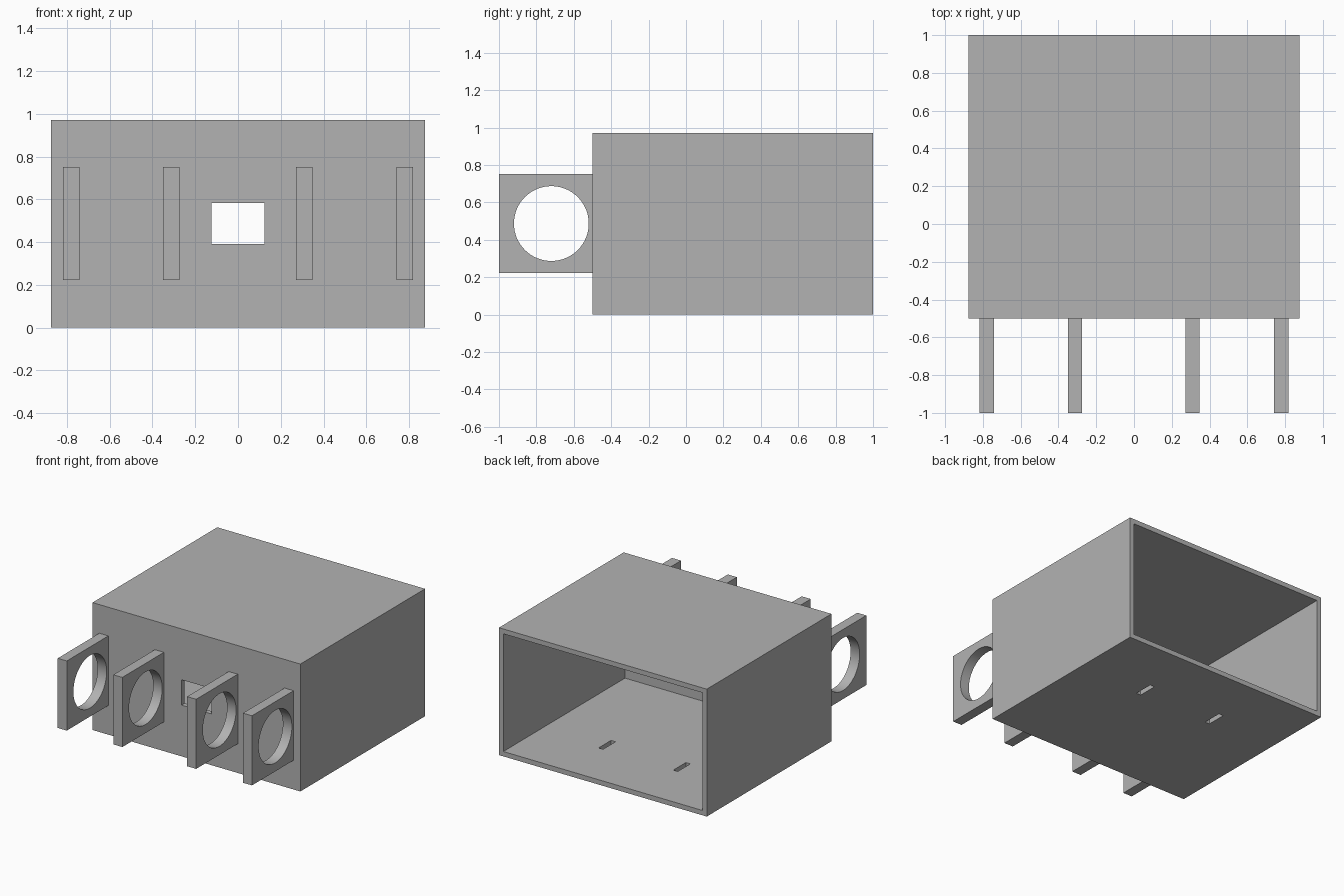
import bpy
import math

default = bpy.data.objects.get("Cube")
if default:
    bpy.data.objects.remove(default, do_unlink=True)

# One plain grey for everything
grey = bpy.data.materials.new("plain grey")
grey.use_nodes = True
grey.diffuse_color = (0.45, 0.45, 0.45, 1)
grey.node_tree.nodes["Principled BSDF"].inputs["Base Color"].default_value = (0.45, 0.45, 0.45, 1)


def box(name, low, high):
    """Box spanning two opposite corners."""
    centre = [(a + b) / 2 for a, b in zip(low, high)]
    bpy.ops.mesh.primitive_cube_add(size=1, location=centre)
    obj = bpy.context.object
    obj.name = name
    obj.scale = [b - a for a, b in zip(low, high)]
    bpy.ops.object.transform_apply(location=False, rotation=False, scale=True)
    obj.data.materials.append(grey)
    return obj


def cut(target, cutter):
    """Subtract the cutter from the target, then discard it."""
    mod = target.modifiers.new("cut", 'BOOLEAN')
    mod.operation = 'DIFFERENCE'
    mod.solver = 'EXACT'
    mod.object = cutter
    bpy.ops.object.select_all(action='DESELECT')
    bpy.context.view_layer.objects.active = target
    target.select_set(True)
    bpy.ops.object.modifier_apply(modifier=mod.name)
    bpy.data.objects.remove(cutter, do_unlink=True)


HALF, FRONT, BACK, TOP = 0.875, -0.5, 1.0, 0.97
WALL = 0.037

# Housing: hollow box, open at the back
housing = box("housing", (-HALF, FRONT, 0), (HALF, BACK, TOP))
cut(housing, box("cavity", (-HALF + WALL, FRONT + WALL, WALL),
                 (HALF - WALL, BACK + 0.2, TOP - WALL)))

# Window through the front wall
cut(housing, box("window", (-0.125, FRONT - 0.1, 0.39), (0.125, FRONT + 0.1, 0.583)))

# Two narrow slots through the floor
for x in (-0.315, 0.315):
    cut(housing, box("slot", (x - 0.019, 0.425, -0.1), (x + 0.019, 0.575, 0.1)))

# Four upright lugs on the front, each with a round hole
lugs = {"outer_right_lug": -0.78, "inner_right_lug": -0.312,
        "inner_left_lug": 0.31, "outer_left_lug": 0.78}
for name, x in lugs.items():
    lug = box(name, (x - 0.038, -1, 0.222), (x + 0.038, FRONT, 0.752))
    bpy.ops.mesh.primitive_cylinder_add(vertices=64, radius=0.2, depth=0.3,
                                        location=(x, -0.72, 0.487),
                                        rotation=(0, math.pi / 2, 0))
    bore = bpy.context.object
    bore.data.materials.append(grey)
    cut(lug, bore)
    bpy.ops.object.shade_smooth_by_angle(angle=math.radians(30))
